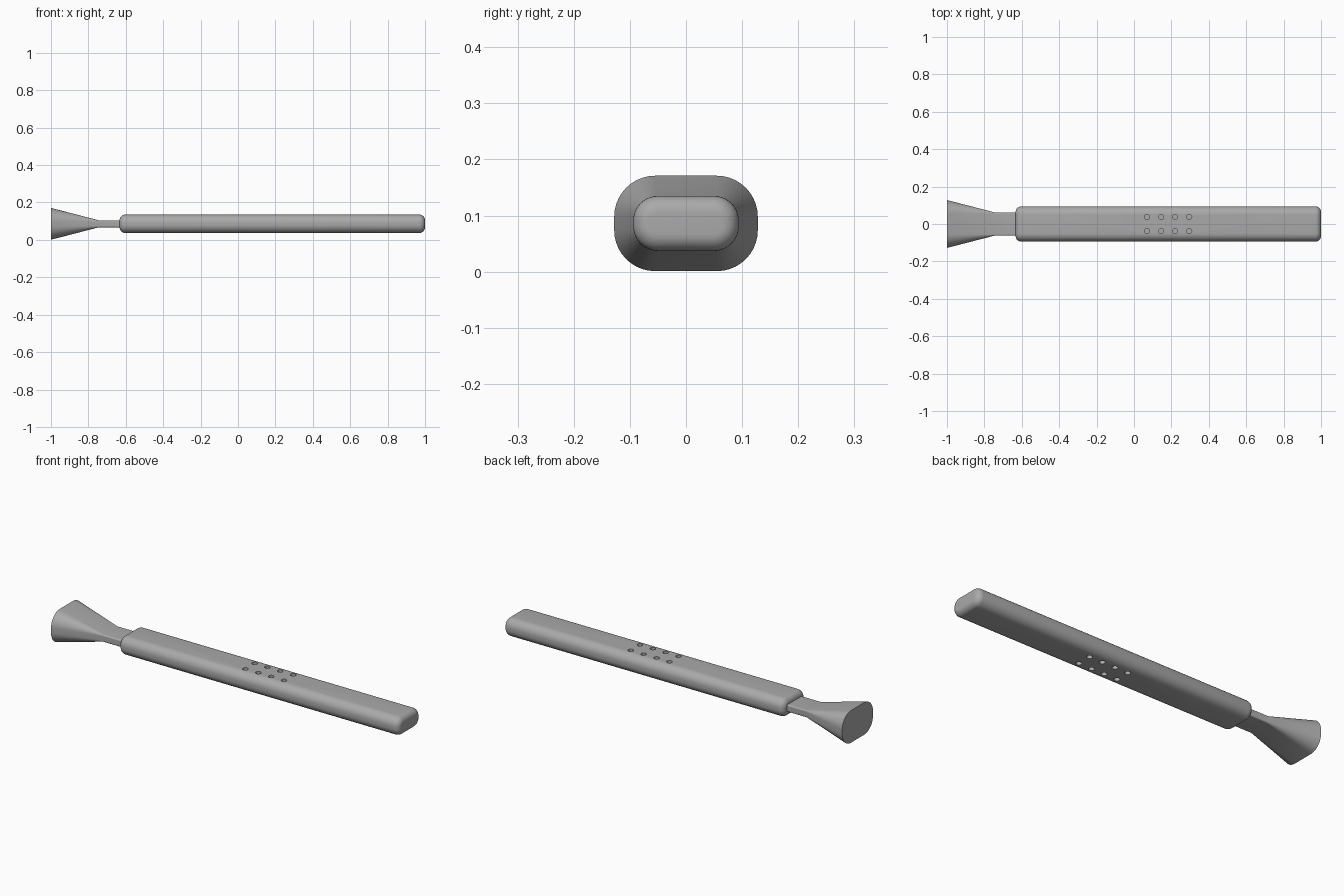
import bpy, bmesh, math

if "Cube" in bpy.data.objects:
    bpy.data.objects.remove(bpy.data.objects["Cube"], do_unlink=True)

MID = 0.086  # height of the long axis

grey = bpy.data.materials.new("plain grey")
grey.use_nodes = True
colour = (0.4, 0.4, 0.4, 1)
grey.diffuse_color = colour
grey.node_tree.nodes["Principled BSDF"].inputs["Base Color"].default_value = colour


def finish(bm, name):
    bmesh.ops.recalc_face_normals(bm, faces=bm.faces)
    mesh = bpy.data.meshes.new(name)
    bm.to_mesh(mesh)
    bm.free()
    obj = bpy.data.objects.new(name, mesh)
    bpy.context.collection.objects.link(obj)
    mesh.materials.append(grey)
    return obj


def smooth(obj):
    bpy.ops.object.select_all(action="DESELECT")
    obj.select_set(True)
    bpy.context.view_layer.objects.active = obj
    bpy.ops.object.shade_smooth_by_angle(angle=math.radians(30))


def loft(name, stations, cy, cz, steps=10):
    """Rounded-rectangle sections along x: each station is (x, corner radius)."""
    bm = bmesh.new()
    rings = []
    for x, r in stations:
        ring = []
        for q, (sy, sz) in enumerate([(1, 1), (-1, 1), (-1, -1), (1, -1)]):
            for i in range(steps + 1):
                a = (q + i / steps) * math.pi / 2
                ring.append(bm.verts.new((x, sy * cy + r * math.cos(a),
                                          MID + sz * cz + r * math.sin(a))))
        rings.append(ring)
    n = len(rings[0])
    for a, b in zip(rings, rings[1:]):
        for i in range(n):
            j = (i + 1) % n
            bm.faces.new((a[i], a[j], b[j], b[i]))
    bm.faces.new(rings[0])
    bm.faces.new(rings[-1])
    return finish(bm, name)


# Handle with filleted ends
x0, x1, radius, fillet = -0.633, 1.0, 0.044, 0.03
arc = [i / 8 * math.pi / 2 for i in range(9)]
left = [(x0 + fillet * (1 - math.sin(a)), radius - fillet * (1 - math.cos(a)))
        for a in reversed(arc)]
right = [(x1 - fillet * (1 - math.sin(a)), radius - fillet * (1 - math.cos(a)))
         for a in arc]
handle = loft("handle", left + right, 0.05, 0.005)

# Blind round holes, four by two, on the top and bottom
bm = bmesh.new()
for x in (0.07, 0.145, 0.22, 0.295):
    for y in (-0.038, 0.038):
        for side in (-1, 1):
            made = bmesh.ops.create_cone(bm, cap_ends=True, segments=24,
                                         radius1=0.014, radius2=0.014, depth=0.06)
            bmesh.ops.translate(bm, verts=made["verts"],
                                vec=(x, y, MID + side * 0.05))
cutter = finish(bm, "hole_cutter")
cut = handle.modifiers.new("holes", "BOOLEAN")
cut.operation = "DIFFERENCE"
cut.solver = "EXACT"
cut.object = cutter
bpy.context.view_layer.objects.active = handle
bpy.ops.object.modifier_apply(modifier=cut.name)
bpy.data.objects.remove(cutter, do_unlink=True)
smooth(handle)

# Thin neck widening into the flared end
smooth(loft("neck_and_flare", [(-1, 0.073), (-0.745, 0.007), (-0.6, 0.007)],
            0.055, 0.012))
